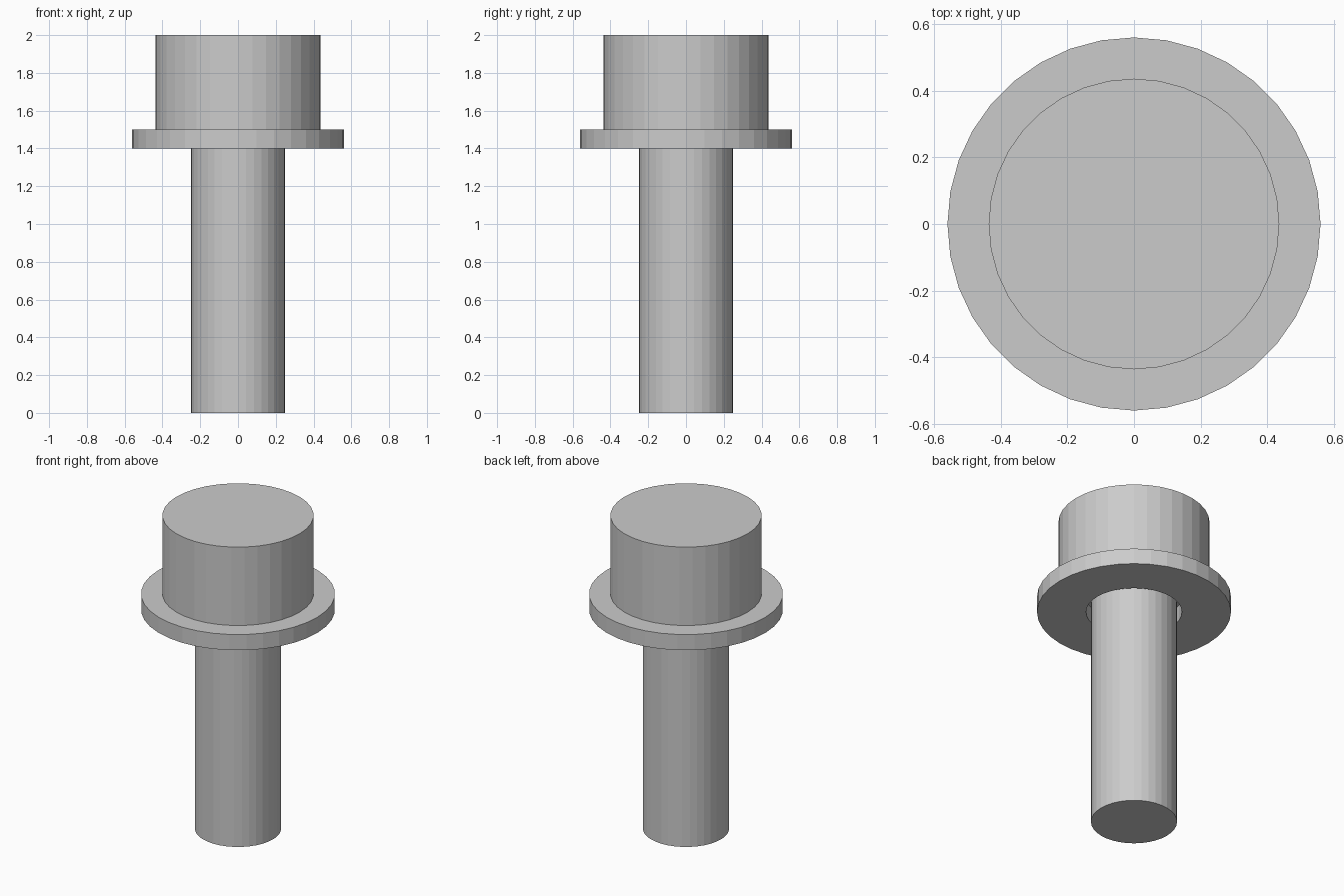
import bpy
import bmesh
from math import cos, sin, tau

SIDES = 36

cube = bpy.data.objects.get("Cube")
if cube:
    bpy.data.objects.remove(cube, do_unlink=True)

steel = bpy.data.materials.new("grey_steel")
steel.use_nodes = True
colour = (0.6, 0.6, 0.6, 1)
steel.diffuse_color = colour
steel.node_tree.nodes["Principled BSDF"].inputs["Base Color"].default_value = colour


def lathe(name, profile, closed=False):
    """Turn a list of (radius, height) points around z; open ends get caps."""
    bm = bmesh.new()
    rings = [[bm.verts.new((r * cos(tau * i / SIDES), r * sin(tau * i / SIDES), z))
              for i in range(SIDES)] for r, z in profile]
    pairs = list(zip(rings, rings[1:]))
    if closed:
        pairs.append((rings[-1], rings[0]))
    else:
        bm.faces.new(rings[0][::-1])
        bm.faces.new(rings[-1])
    for low, high in pairs:
        for i in range(SIDES):
            j = (i + 1) % SIDES
            bm.faces.new((low[i], low[j], high[j], high[i]))
    bmesh.ops.recalc_face_normals(bm, faces=bm.faces)
    mesh = bpy.data.meshes.new(name)
    bm.to_mesh(mesh)
    bm.free()
    mesh.materials.append(steel)
    obj = bpy.data.objects.new(name, mesh)
    bpy.context.collection.objects.link(obj)
    return obj


# Bolt: shaft stepping out to a wide plain head
lathe("bolt", [(0.249, 0), (0.249, 1.5), (0.437, 1.5), (0.437, 2)])

# Washer: loose ring under the head, with a gap round the shaft
lathe("washer", [(0.277, 1.4), (0.561, 1.4), (0.561, 1.5), (0.277, 1.5)], closed=True)
